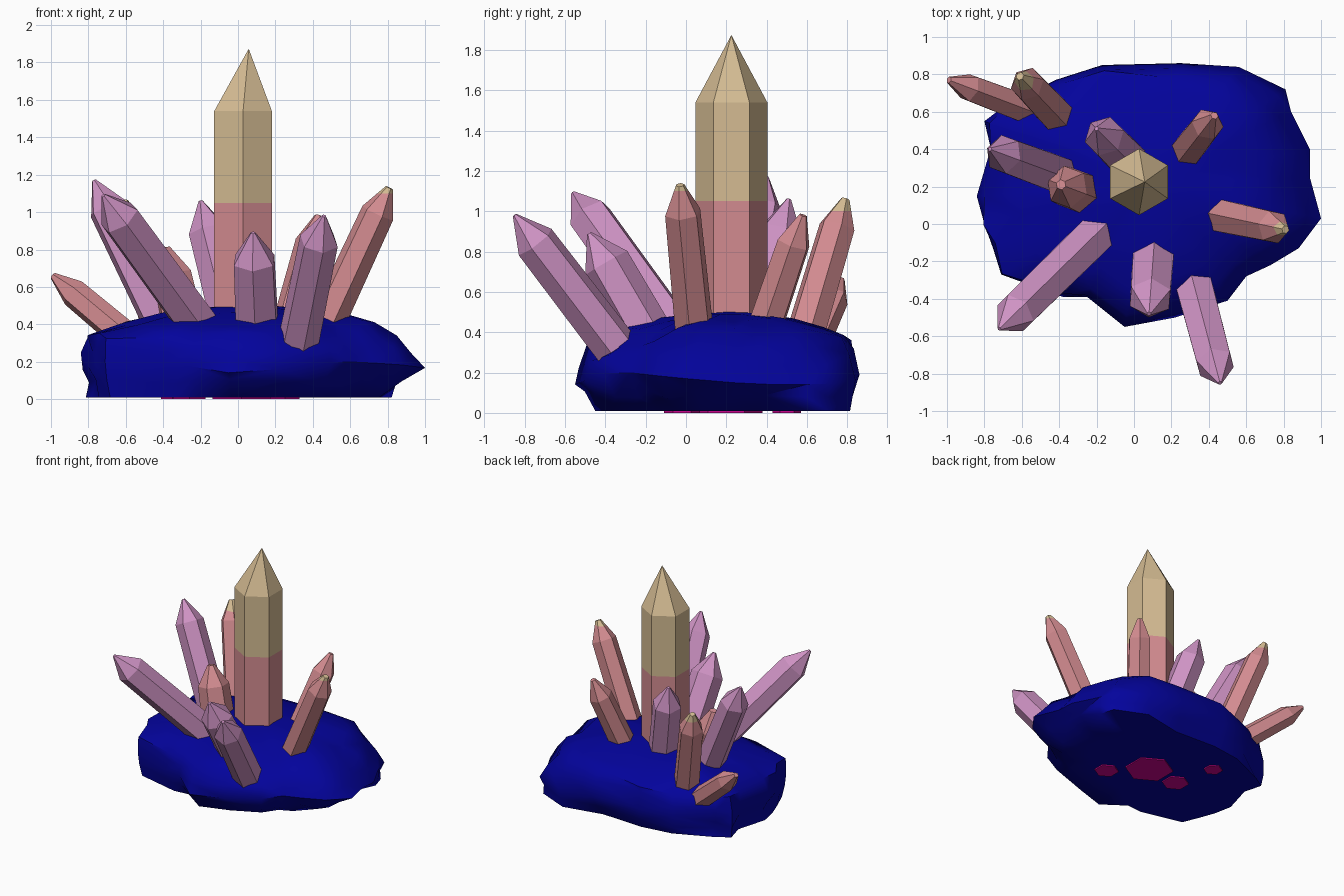
import bpy
import bmesh
import math
import random
from mathutils import Vector

random.seed(4)

default_cube = bpy.data.objects.get("Cube")
if default_cube:
    bpy.data.objects.remove(default_cube, do_unlink=True)


def make_material(name, red, green, blue):
    material = bpy.data.materials.new(name)
    material.use_nodes = True
    colour = (red, green, blue, 1)
    material.diffuse_color = colour
    shader = material.node_tree.nodes["Principled BSDF"]
    shader.inputs["Base Color"].default_value = colour
    shader.inputs["Roughness"].default_value = 0.8
    return material


rock_blue = make_material("deep blue rock", 0.001, 0.001, 0.33)
rose = make_material("rose crystal", 0.65, 0.26, 0.28)
sand = make_material("sand crystal", 0.66, 0.5, 0.29)
lilac = make_material("lilac crystal", 0.62, 0.29, 0.55)
crimson = make_material("crimson underside", 0.6, 0.001, 0.27)


def finish(name, bm, materials):
    """Turn a bmesh into a linked object with outward normals."""
    bmesh.ops.recalc_face_normals(bm, faces=bm.faces)
    mesh = bpy.data.meshes.new(name)
    bm.to_mesh(mesh)
    bm.free()
    for material in materials:
        mesh.materials.append(material)
    obj = bpy.data.objects.new(name, mesh)
    bpy.context.collection.objects.link(obj)
    return obj


def bridge(bm, lower, upper):
    """Join two rings of equal length with quads."""
    count = len(lower)
    for i in range(count):
        j = (i + 1) % count
        bm.faces.new((lower[i], lower[j], upper[j], upper[i]))


def crystal(name, base, tip, radius, point, materials,
            split=None, taper=0.95, blunt=0.1, lean=0.0):
    """Six-sided shaft with a pointed end, optionally two-coloured by height."""
    base, tip = Vector(base), Vector(tip)
    axis = (tip - base).normalized()
    turn = axis.to_track_quat("Z", "Y")
    start = base - axis * 0.1
    shoulder = tip - axis * point
    end = tip + Vector((lean, 0, 0))
    sections = ((start, radius), (shoulder, radius * taper), (end, radius * blunt))
    bm = bmesh.new()
    rings = []
    for centre, size in sections:
        ring = []
        for i in range(6):
            angle = (i + 0.5) * math.tau / 6
            offset = Vector((math.cos(angle), math.sin(angle), 0)) * size
            ring.append(bm.verts.new(centre + turn @ offset))
        rings.append(ring)
    for lower, upper in zip(rings, rings[1:]):
        bridge(bm, lower, upper)
    bm.faces.new(rings[0])
    bm.faces.new(rings[-1])
    # Coloured tip: cut at the given height, then assign by height
    if split is not None:
        geometry = bm.verts[:] + bm.edges[:] + bm.faces[:]
        bmesh.ops.bisect_plane(bm, geom=geometry, plane_co=(0, 0, split),
                               plane_no=(0, 0, 1))
        for face in bm.faces:
            face.material_index = int(face.calc_center_median().z > split)
    return finish(name, bm, materials)


# Rock base: one rough outline lofted through several heights
outline = [
    (1.0, .03), (.94, .25), (.94, .4), (.84, .6), (.81, .72), (.56, .84),
    (.25, .86), (-.17, .85), (-.42, .77), (-.7, .62), (-.8, .55), (-.76, .4),
    (-.83, .15), (-.8, 0), (-.76, -.11), (-.71, -.27), (-.38, -.39), (-.25, -.39),
    (-.05, -.55), (.22, -.5), (.5, -.41), (.6, -.28), (.73, -.22), (.88, -.13),
]
# Height, scale, roughness, and extra shrink towards the left end
levels = [(.01, .5, 0, 0), (.01, .86, .02, .13), (.09, .94, .03, .05),
          (.17, 1, 0, 0), (.26, .96, .02, .04), (.34, .92, .03, .08),
          (.41, .74, .03, .02), (.46, .5, .02, 0), (.49, .25, 0, 0)]
middle = Vector((.06, .22, 0))


def build_rock():
    bm = bmesh.new()
    rings = []
    for level, (height, scale, rough, shrink) in enumerate(levels):
        ring = []
        for x, y in outline:
            size = scale - shrink * x
            # The back left corner drops straight down to the ground
            if 0 < level < 3 and x > 0.5 and y > 0.5:
                size = 0.97
            spread = (Vector((x, y, 0)) - middle) * size
            spread *= 1 + random.uniform(-rough, rough)
            position = middle + spread
            position.z = height
            if level > 1:
                position.z += random.uniform(-rough, rough) * 0.6
            # The widest edge wanders up and down; the back rim stands higher
            if 2 < level < 5:
                position.z -= 0.03 * math.sin(3 * math.atan2(y, x))
            if 3 < level < 6 and y > 0.5 and -0.3 < x < 0.6:
                position.z += 0.035
            if level == 1 and x < -0.75:
                position.x = x * 0.98
            ring.append(bm.verts.new(position))
        rings.append(ring)
    for lower, upper in zip(rings, rings[1:]):
        bridge(bm, lower, upper)
    bm.faces.new(rings[0])
    peak = bm.verts.new(middle + Vector((0, 0, .51)))
    last = rings[-1]
    for i, vert in enumerate(last):
        bm.faces.new((vert, last[(i + 1) % len(last)], peak))
    sides = [face for face in bm.faces if len(face.verts) == 4]
    bmesh.ops.triangulate(bm, faces=sides)
    return finish("rock_base", bm, [rock_blue])


rock = build_rock()
bpy.ops.object.select_all(action="DESELECT")
rock.select_set(True)
bpy.context.view_layer.objects.active = rock
bpy.ops.object.shade_smooth_by_angle(angle=math.radians(50))

# Central pillar, upright with two colours
crystal("central_crystal", (.027, .225, .3), (.027, .225, 1.87), .178, .33,
        [rose, sand], split=1.05, taper=1, blunt=.01, lean=.03)

# Rose crystals: name, base, tip, radius, height where the sand tip begins
rose_crystals = [
    ("left_rose_crystal", (.48, .04, .42), (.81, -.03, 1.13), .1, 1.1),
    ("back_left_rose_crystal", (.29, .4, .45), (.43, .58, .98), .095, None),
    ("inner_rose_crystal", (-.31, .18, .45), (-.39, .21, .81), .125, None),
    ("back_right_rose_crystal", (-.43, .6, .42), (-.61, .79, 1.06), .1, 1.0),
    ("outer_rose_crystal", (-.62, .63, .35), (-.99, .77, .66), .085, None),
]
for name, base, tip, radius, split in rose_crystals:
    crystal(name, base, tip, radius, .15, [rose, sand], split, .92, .22)

# Lilac crystals: name, base, tip, radius
lilac_crystals = [
    ("front_right_lilac_crystal", (-.23, -.08, .42), (-.72, -.56, 1.09), .118),
    ("right_lilac_crystal", (-.42, .27, .45), (-.77, .4, 1.17), .112),
    ("back_lilac_crystal", (-.05, .36, .47), (-.2, .51, 1.06), .115),
    ("front_lilac_crystal", (.1, -.21, .42), (.08, -.48, .89), .127),
    ("front_left_lilac_crystal", (.33, -.36, .34), (.46, -.85, .98), .112),
]
for name, base, tip, radius in lilac_crystals:
    crystal(name, base, tip, radius, .17, [lilac])

# Crimson flakes showing on the flat underside
flakes = [(.02, .2, .18), (.25, -.02, .09), (-.26, .17, .1), (-.35, .5, .07)]
for number, (x, y, radius) in enumerate(flakes):
    bm = bmesh.new()
    bmesh.ops.create_cone(bm, cap_ends=True, segments=6, radius1=radius,
                          radius2=radius, depth=.009)
    for vert in bm.verts:
        vert.co += Vector((x, y, .005))
    finish(f"underside_flake_{number}", bm, [crimson])
